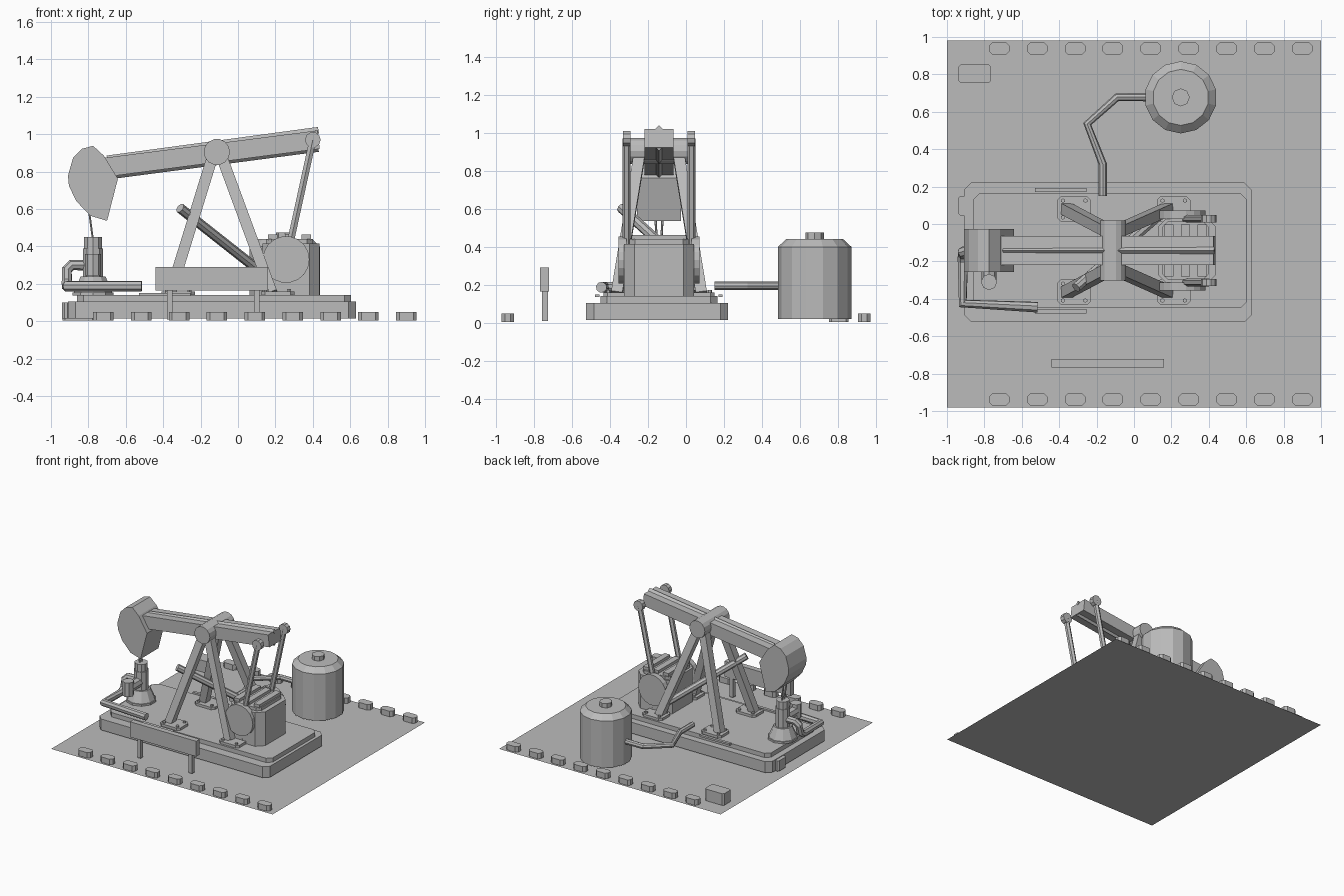
import bpy, bmesh
from math import pi
from mathutils import Matrix, Vector

cube = bpy.data.objects.get("Cube")
if cube:
    bpy.data.objects.remove(cube, do_unlink=True)

GREY = (0.5, 0.5, 0.5, 1)
grey = bpy.data.materials.new("plain_grey")
grey.use_nodes = True
grey.diffuse_color = GREY
grey.node_tree.nodes["Principled BSDF"].inputs["Base Color"].default_value = GREY

AXIS_Y = -0.142   # centre line of the pump
SIDES = (("right", -1), ("left", 1))


def finish(name, bm):
    bmesh.ops.recalc_face_normals(bm, faces=bm.faces)
    mesh = bpy.data.meshes.new(name)
    bm.to_mesh(mesh)
    bm.free()
    mesh.materials.append(grey)
    ob = bpy.data.objects.new(name, mesh)
    bpy.context.collection.objects.link(ob)
    return ob


def box(name, x, y, z, chamfer=0):
    """Box from ranges, with optional chamfered upright edges."""
    bm = bmesh.new()
    bmesh.ops.create_cube(bm, size=1)
    for v in bm.verts:
        for i, (lo, hi) in enumerate((x, y, z)):
            v.co[i] = (lo + hi) / 2 + v.co[i] * (hi - lo)
    if chamfer:
        upright = [e for e in bm.edges if abs(e.verts[0].co.z - e.verts[1].co.z) > 1e-4]
        bmesh.ops.bevel(bm, geom=upright, offset=chamfer, segments=1, affect='EDGES')
    return finish(name, bm)


def rod(name, p, q, r, sides=8, r2=None, turn=0, stretch=1):
    """Straight bar from p to q; r2 tapers it, stretch deepens its section."""
    p, q = Vector(p), Vector(q)
    along = (q - p).normalized()
    side = Vector((0, 1, 0)) if abs(along.y) < 0.95 else Vector((1, 0, 0))
    across = side.cross(along).normalized()
    up = along.cross(across)
    frame = Matrix((across, up, along)).transposed().to_4x4()
    bm = bmesh.new()
    bmesh.ops.create_cone(bm, cap_ends=True, segments=sides, radius1=r,
                          radius2=r if r2 is None else r2, depth=(q - p).length,
                          matrix=Matrix.Rotation(turn, 4, 'Z'))
    bm.transform(Matrix.Translation((p + q) / 2) @ frame @ Matrix.Diagonal((stretch, 1, 1, 1)))
    return finish(name, bm)


def pipe(name, points, r):
    """Bent pipe with mitred corners."""
    curve = bpy.data.curves.new(name, 'CURVE')
    curve.dimensions = '3D'
    curve.bevel_depth = r
    curve.bevel_resolution = 2
    curve.use_fill_caps = True
    spline = curve.splines.new('POLY')
    spline.points.add(len(points) - 1)
    for pt, co in zip(spline.points, points):
        pt.co = (*co, 1)
    temp = bpy.data.objects.new(name + "_path", curve)
    bpy.context.collection.objects.link(temp)
    bpy.context.view_layer.update()
    evaluated = temp.evaluated_get(bpy.context.evaluated_depsgraph_get())
    bm = bmesh.new()
    bm.from_mesh(evaluated.to_mesh())
    for f in bm.faces:
        f.smooth = False
    bpy.data.objects.remove(temp, do_unlink=True)
    return finish(name, bm)


def prism(name, profile, y0, y1):
    """Outline in x and z, extruded along y."""
    bm = bmesh.new()
    face = bm.faces.new([bm.verts.new((x, y0, z)) for x, z in profile])
    new = bmesh.ops.extrude_face_region(bm, geom=[face])["geom"]
    bmesh.ops.translate(bm, vec=(0, y1 - y0, 0),
                        verts=[v for v in new if isinstance(v, bmesh.types.BMVert)])
    return finish(name, bm)


# Ground sheet
bm = bmesh.new()
bmesh.ops.create_grid(bm, x_segments=1, y_segments=1, size=1)
bm.transform(Matrix.Diagonal((1, 0.982, 1, 1)))
finish("ground_sheet", bm)

# Kerb blocks along front and back
for i in range(9):
    x = -0.72 + i * 0.2025
    for label, s in (("front", -1), ("back", 1)):
        box(f"kerb_{label}_{i + 1}", (x - 0.055, x + 0.055),
            sorted((s * 0.905, s * 0.971)), (0.005, 0.05), 0.018)

# Stepped base
box("base_lower", (-0.91, 0.63), (-0.525, 0.222), (0.015, 0.105), 0.04)
box("base_upper", (-0.86, 0.605), (-0.45, 0.165), (0.1, 0.14), 0.035)
box("base_step", (-0.94, -0.9), (0.045, 0.15), (0.015, 0.1), 0.012)
box("base_strip_front", (-0.53, -0.255), (-0.478, -0.455), (0.135, 0.15))
box("base_strip_back", (-0.53, -0.255), (0.17, 0.193), (0.135, 0.15))
box("supply_crate", (-0.937, -0.766), (0.753, 0.855), (0.005, 0.1), 0.012)

# Blank sign board on posts
box("sign_board", (-0.44, 0.16), (-0.767, -0.722), (0.165, 0.29))
for label, x in (("right", -0.364), ("left", 0.1)):
    box("sign_post_" + label, (x - 0.015, x + 0.015), (-0.757, -0.727), (0.01, 0.17))

# Support frame: four splayed legs on bolted plates
for label, s in SIDES:
    for end, top_x, foot_x, plate_x in (("near_head", -0.13, -0.36, -0.32),
                                        ("near_motor", -0.095, 0.18, 0.212)):
        y = AXIS_Y + s * 0.222
        rod(f"leg_{label}_{end}", (top_x, AXIS_Y + s * 0.1, 0.9), (foot_x, y, 0.155),
            0.042, 4, turn=pi / 4)
        box(f"foot_plate_{label}_{end}", (plate_x - 0.09, plate_x + 0.09),
            (y - 0.07, y + 0.07), (0.138, 0.16), 0.022)
        for dx in (-0.06, 0.06):
            for dy in (-0.045, 0.045):
                bx, by = plate_x + dx, y + dy
                rod("foot_bolt", (bx, by, 0.155), (bx, by, 0.172), 0.012, 6)
rod("pivot_drum", (-0.113, AXIS_Y - 0.16, 0.905), (-0.113, AXIS_Y + 0.16, 0.905), 0.07, 14)

# Rocking beam with ridge bars above and below
prism("walking_beam", [(-0.72, 0.77), (0.437, 0.922), (0.425, 1.02), (-0.72, 0.873)],
      AXIS_Y - 0.077, AXIS_Y + 0.077)
rod("beam_ridge_top", (-0.7, AXIS_Y, 0.868), (0.43, AXIS_Y, 1.021), 0.018, 4)
rod("beam_ridge_bottom", (-0.65, AXIS_Y, 0.782), (0.43, AXIS_Y, 0.924), 0.018, 4)

# Curved head and its cables
prism("beam_head", [(-0.834, 0.922), (-0.775, 0.938), (-0.717, 0.885), (-0.642, 0.762),
                    (-0.70, 0.537), (-0.79, 0.564), (-0.866, 0.644), (-0.904, 0.725),
                    (-0.909, 0.778), (-0.882, 0.874)], AXIS_Y - 0.115, AXIS_Y + 0.115)
for label, s in SIDES:
    y = AXIS_Y + s * 0.02
    rod("head_cable_" + label, (-0.795, y, 0.58), (-0.775, AXIS_Y + s * 0.012, 0.43), 0.006, 6)

# Well stack: flared foot, column, cap, side valve
W = -0.775
for name, z0, z1, r, r2 in (("well_plate", 0.138, 0.155, 0.115, 0.115),
                            ("well_flare", 0.155, 0.24, 0.107, 0.07),
                            ("well_column", 0.24, 0.39, 0.057, 0.057),
                            ("well_cap", 0.39, 0.45, 0.05, 0.05)):
    rod(name, (W, AXIS_Y, z0), (W, AXIS_Y, z1), r, 10, r2)
rod("valve_arm", (W, AXIS_Y, 0.3), (W, -0.31, 0.3), 0.04, 8)
rod("valve_body", (W, -0.31, 0.245), (W, -0.31, 0.36), 0.043, 8)
pipe("well_outlet_pipe", [(W, AXIS_Y, 0.3), (-0.89, AXIS_Y, 0.3), (-0.915, -0.15, 0.275),
                          (-0.915, -0.165, 0.21), (-0.915, -0.2, 0.187),
                          (-0.915, -0.425, 0.187), (-0.515, -0.445, 0.187)], 0.029)

# Motor housing with ribbed lid
box("motor_housing", (0.13, 0.437), (AXIS_Y - 0.185, AXIS_Y + 0.185), (0.138, 0.415), 0.055)
box("motor_lid", (0.15, 0.4), (AXIS_Y - 0.155, AXIS_Y + 0.155), (0.41, 0.44), 0.03)
for i in range(3):
    x = 0.185 + i * 0.09
    box(f"motor_rib_{i + 1}", (x - 0.025, x + 0.025),
        (AXIS_Y - 0.14, AXIS_Y + 0.14), (0.435, 0.463))
rod("exhaust_pipe", (-0.31, -0.34, 0.605), (0.14, 0.05, 0.25), 0.027, 8)

# Crank discs and connecting arms
for label, s in SIDES:
    y = AXIS_Y + s * 0.17
    rod("crank_disc_" + label, (0.257, y, 0.33), (0.257, AXIS_Y + s * 0.213, 0.33), 0.125, 18)
    rod("connecting_arm_" + label, (0.262, y, 0.34), (0.4, y, 0.97), 0.021, 6)
    rod("arm_knuckle_" + label, (0.4, y - 0.019, 0.97), (0.4, y + 0.019, 0.97), 0.042, 10)

# Storage tank and its pipe
TX, TY = 0.25, 0.677
for name, z0, z1, r, r2 in (("tank_body", 0.02, 0.4, 0.193, 0.193),
                            ("tank_shoulder", 0.4, 0.44, 0.193, 0.15),
                            ("tank_hatch", 0.435, 0.475, 0.048, 0.048)):
    rod(name, (TX, TY, z0), (TX, TY, z1), r, 8 if name == "tank_hatch" else 14, r2)
pipe("tank_pipe", [(0.08, 0.678, 0.195), (-0.09, 0.678, 0.195), (-0.25, 0.535, 0.195),
                   (-0.167, 0.32, 0.195), (-0.167, 0.15, 0.195)], 0.022)
